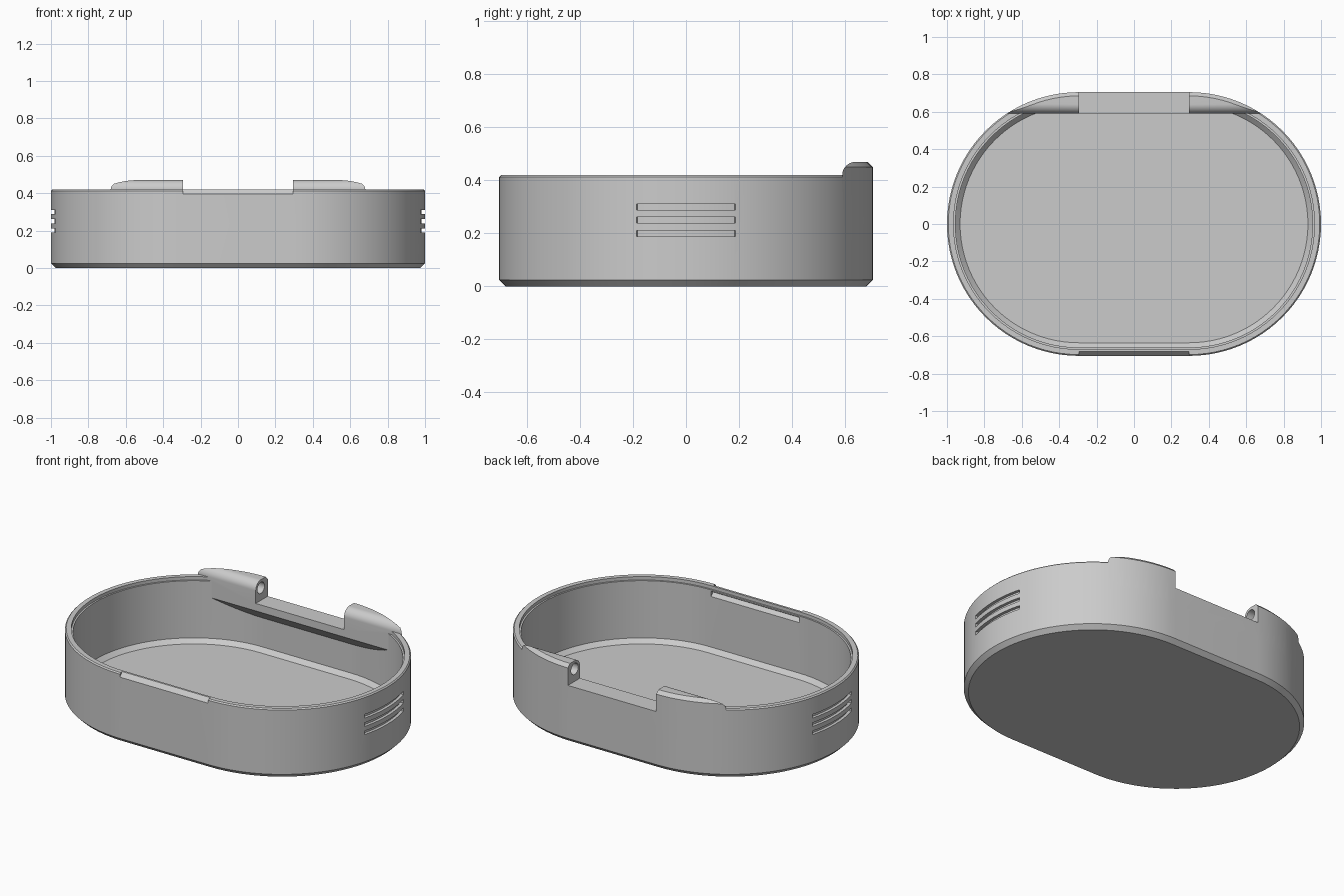
import bpy
import bmesh
from math import sin, cos, pi, asin

cube = bpy.data.objects.get("Cube")
if cube:
    bpy.data.objects.remove(cube, do_unlink=True)

HALF = 0.295      # half length of the straight sides
R = 0.705         # radius of the rounded ends
SEG = 48          # segments in each rounded end
HINGE_Y, HINGE_Z = 0.64, 0.42

grey = bpy.data.materials.new("matte grey")
grey.use_nodes = True
colour = (0.6, 0.6, 0.6, 1)
grey.diffuse_color = colour
grey.node_tree.nodes["Principled BSDF"].inputs["Base Color"].default_value = colour


def finish(name, bm):
    bmesh.ops.recalc_face_normals(bm, faces=bm.faces)
    mesh = bpy.data.meshes.new(name)
    bm.to_mesh(mesh)
    bm.free()
    mesh.materials.append(grey)
    obj = bpy.data.objects.new(name, mesh)
    bpy.context.collection.objects.link(obj)
    return obj


def stadium(inset):
    r = R - inset
    pts = []
    for side in (1, -1):
        for i in range(SEG + 1):
            a = -pi / 2 + pi * i / SEG
            pts.append((side * (HALF + r * cos(a)), side * r * sin(a)))
    return pts


def loft(name, rings):
    """Skin stadium outlines given as (inset, height), capped at both ends."""
    bm = bmesh.new()
    loops = [[bm.verts.new((x, y, z)) for x, y in stadium(d)] for d, z in rings]
    n = len(loops[0])
    for a, b in zip(loops, loops[1:]):
        for i in range(n):
            j = (i + 1) % n
            bm.faces.new((a[i], a[j], b[j], b[i]))
    bm.faces.new(loops[0])
    bm.faces.new(loops[-1])
    return finish(name, bm)


def prism(name, pts, lo, hi, axis):
    """Extrude an outline along x (outline in y, z) or z (outline in x, y)."""
    bm = bmesh.new()
    ends = []
    for t in (lo, hi):
        ends.append([bm.verts.new((t, u, v) if axis == "x" else (u, v, t)) for u, v in pts])
    n = len(pts)
    for i in range(n):
        j = (i + 1) % n
        bm.faces.new((ends[0][i], ends[0][j], ends[1][j], ends[1][i]))
    bm.faces.new(ends[0])
    bm.faces.new(ends[1])
    return finish(name, bm)


def combine(obj, tool, operation):
    mod = obj.modifiers.new(operation.lower(), "BOOLEAN")
    mod.operation = operation
    mod.solver = "EXACT"
    mod.object = tool
    graph = bpy.context.evaluated_depsgraph_get()
    mesh = bpy.data.meshes.new_from_object(obj.evaluated_get(graph))
    obj.modifiers.clear()
    obj.data = mesh
    bpy.data.objects.remove(tool, do_unlink=True)


def arc(cx, cy, r, start, end, n):
    return [(cx + r * cos(start + (end - start) * i / n),
             cy + r * sin(start + (end - start) * i / n)) for i in range(n + 1)]


# Hollow tray: chamfered base, stepped rim, sloped inner floor edge
tray = loft("tray_body", [
    (0.025, 0), (0, 0.025), (0, 0.413), (0.007, 0.42), (0.035, 0.42),
    (0.035, 0.4), (0.045, 0.4), (0.045, 0.055), (0.07, 0.03)])

# Hinge block: rounded top, sloped underside, trimmed to the tray outline
profile = [(0.72, 0.23), (0.66, 0.23), (0.59, 0.3)]
profile += arc(HINGE_Y, HINGE_Z, 0.05, pi, pi / 2, 12) + [(0.72, 0.47)]
hinge = prism("hinge_block", profile, -0.75, 0.75, "x")
combine(hinge, loft("hinge_trim", [(0, 0.1), (0, 0.45), (0.02, 0.47)]), "INTERSECT")
combine(tray, hinge, "UNION")

# Gap between the two hinge knuckles
gap = [(0.5, 0.345), (0.8, 0.345), (0.8, 0.6), (0.5, 0.6)]
combine(tray, prism("hinge_gap", gap, -HALF, HALF, "x"), "DIFFERENCE")

# Pin hole through the knuckles
hole = arc(HINGE_Y, HINGE_Z, 0.034, 0, 2 * pi, 24)[:-1]
combine(tray, prism("pin_hole", hole, -0.42, 0.42, "x"), "DIFFERENCE")

# Front thumb bevel outside and catch groove inside
bevel = [(-0.674, 0.43), (-0.72, 0.43), (-0.72, 0.378)]
combine(tray, prism("thumb_bevel", bevel, -HALF, HALF, "x"), "DIFFERENCE")
groove = [(-0.655, 0.355), (-0.68, 0.38), (-0.655, 0.395)]
combine(tray, prism("catch_groove", groove, -HALF, HALF, "x"), "DIFFERENCE")

# Three curved grip slots in each end
sweep = asin(0.187 / R)
for side in (1, -1):
    slot = arc(0, 0, R - 0.018, -sweep, sweep, 16) + arc(0, 0, R + 0.03, sweep, -sweep, 16)
    slot = [(side * (HALF + x), y) for x, y in slot]
    for z in (0.2, 0.25, 0.3):
        combine(tray, prism("grip_slot", slot, z - 0.011, z + 0.011, "z"), "DIFFERENCE")

# Smooth the curves and keep the edges crisp
bpy.ops.object.select_all(action="DESELECT")
tray.select_set(True)
bpy.context.view_layer.objects.active = tray
bpy.ops.object.shade_smooth_by_angle(angle=pi / 7)
